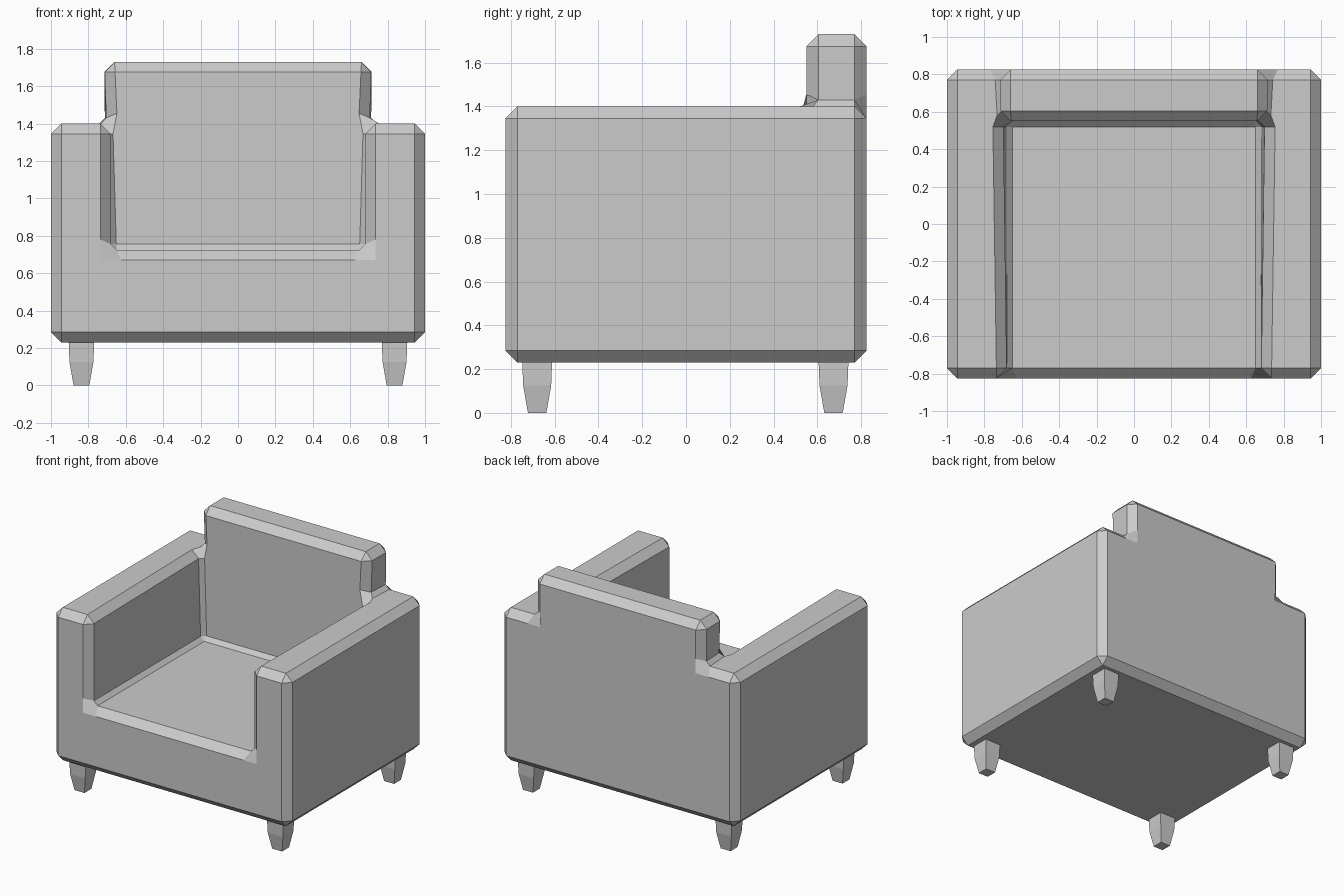
import bpy, bmesh
from itertools import product
from math import radians

if "Cube" in bpy.data.objects:
    bpy.data.objects.remove(bpy.data.objects["Cube"])


def finish(name, bm):
    mesh = bpy.data.meshes.new(name)
    bm.to_mesh(mesh)
    bm.free()
    ob = bpy.data.objects.new(name, mesh)
    bpy.context.collection.objects.link(ob)
    return ob


# Upholstered body: a block grid where only the outer skin is kept
XS = [-1, -0.68, 0.68, 1]
YS = [-0.825, 0.55, 0.825]
ZS = [0.23, 0.725, 1.40, 1.73]


def filled(c):
    i, j, k = c
    if not (0 <= i < 3 and 0 <= j < 2 and 0 <= k < 3):
        return False
    return k == 0 or (k == 1 and (i != 1 or j == 1)) or (k == 2 and i == 1 and j == 1)


bm = bmesh.new()
verts = {}


def vert(p):
    if p not in verts:
        verts[p] = bm.verts.new((XS[p[0]], YS[p[1]], ZS[p[2]]))
    return verts[p]


for cell in product(range(3), range(2), range(3)):
    if not filled(cell):
        continue
    for axis, side in product(range(3), (0, 1)):
        near = list(cell)
        near[axis] += 1 if side else -1
        if filled(near):
            continue
        u, v = (axis + 1) % 3, (axis + 2) % 3
        ring = []
        for du, dv in ((0, 0), (1, 0), (1, 1), (0, 1)):
            p = list(cell)
            p[axis] += side
            p[u] += du
            p[v] += dv
            ring.append(vert(tuple(p)))
        bm.faces.new(ring if side else ring[::-1])

bmesh.ops.dissolve_limit(bm, angle_limit=radians(1), verts=bm.verts[:], edges=bm.edges[:])
bmesh.ops.recalc_face_normals(bm, faces=bm.faces[:])

# Backrest widens slightly above the arms
for v in bm.verts:
    if abs(v.co.x) < 0.9 and v.co.y > 0.5 and v.co.z > 1.3:
        half = 0.70 if v.co.z < 1.5 and v.co.y < 0.7 else 0.715
        v.co.x = half if v.co.x > 0 else -half

# Wide chamfer on outer edges, narrow one in the inner creases
weight = bm.edges.layers.float.new("bevel_weight_edge")
for e in bm.edges:
    e[weight] = 1.0 if e.is_convex else 0.55

body = finish("armchair_body", bm)
bevel = body.modifiers.new("chamfer", 'BEVEL')
bevel.width = 0.055
bevel.segments = 1
bevel.limit_method = 'WEIGHT'


# Tapered square legs
def leg(name, x, y):
    bm = bmesh.new()
    rings = []
    for z, h in ((0, 0.042), (0.125, 0.064), (0.23, 0.068)):
        rings.append([bm.verts.new((x + sx * h, y + sy * h, z))
                      for sx, sy in ((-1, -1), (1, -1), (1, 1), (-1, 1))])
    for a, b in zip(rings, rings[1:]):
        for i in range(4):
            n = (i + 1) % 4
            bm.faces.new((a[i], a[n], b[n], b[i]))
    bm.faces.new(rings[0][::-1])
    bm.faces.new(rings[-1])
    finish(name, bm)


for side, x in (("left", -0.837), ("right", 0.837)):
    leg("front_leg_" + side, x, -0.68)
    leg("back_leg_" + side, x, 0.674)
